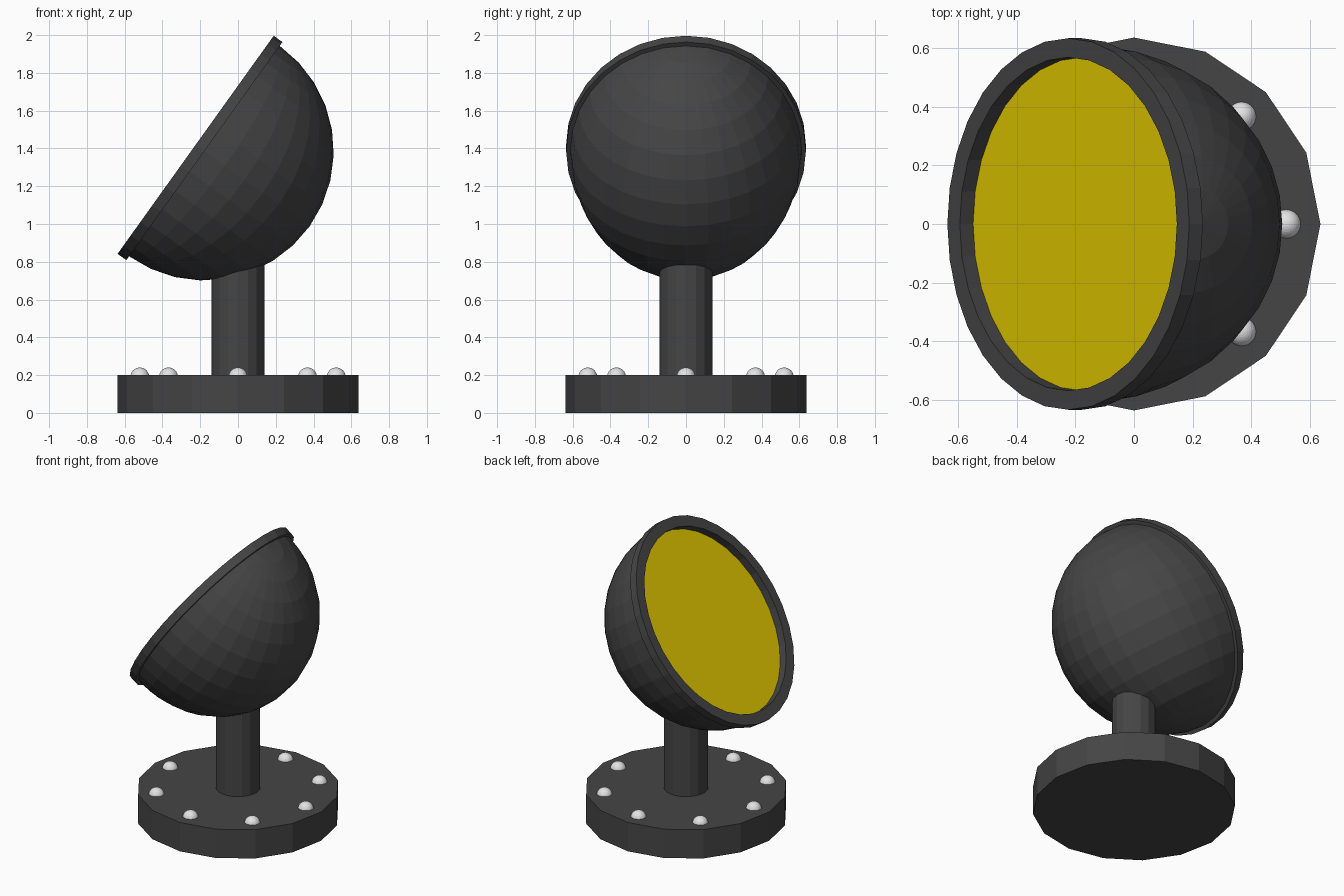
import bpy, bmesh, math
from mathutils import Matrix, Vector

old = bpy.data.objects.get("Cube")
if old:
    bpy.data.objects.remove(old, do_unlink=True)


def material(name, rgb):
    m = bpy.data.materials.new(name)
    m.use_nodes = True
    m.diffuse_color = (*rgb, 1)
    m.node_tree.nodes["Principled BSDF"].inputs["Base Color"].default_value = (*rgb, 1)
    return m


dark = material("dark grey metal", (0.06, 0.06, 0.06))
yellow = material("yellow lens", (0.78, 0.59, 0.0))
silver = material("light grey bolt", (0.77, 0.77, 0.77))


def add_object(name, bm, mat, matrix=None):
    if matrix is not None:
        bm.transform(matrix)
    bmesh.ops.recalc_face_normals(bm, faces=bm.faces)
    mesh = bpy.data.meshes.new(name)
    bm.to_mesh(mesh)
    bm.free()
    mesh.materials.append(mat)
    obj = bpy.data.objects.new(name, mesh)
    bpy.context.scene.collection.objects.link(obj)
    return obj


def cylinder(name, radius, z0, z1, sides, mat, matrix=None):
    bm = bmesh.new()
    bmesh.ops.create_cone(bm, cap_ends=True, segments=sides, radius1=radius, radius2=radius,
                          depth=z1 - z0, matrix=Matrix.Translation((0, 0, (z0 + z1) / 2)))
    return add_object(name, bm, mat, matrix)


# Base plate and stem
cylinder("base_plate", 0.637, 0, 0.2, 16, dark)
cylinder("stem", 0.14, 0.19, 0.9, 16, dark)

# Ring of round bolts
for i in range(8):
    a = i * math.tau / 8
    bm = bmesh.new()
    bmesh.ops.create_uvsphere(bm, u_segments=32, v_segments=16, radius=0.05)
    add_object(f"bolt_{i + 1}", bm, silver,
               Matrix.Translation((0.52 * math.cos(a), 0.52 * math.sin(a), 0.19)))

# Lamp head frame: local x runs up the rim, local z points out of the lens
tilt = math.radians(54.4)
up = Vector((math.cos(tilt), 0, math.sin(tilt)))
out = Vector((-math.sin(tilt), 0, math.cos(tilt)))
side = out.cross(up)
head = Matrix((up, side, out)).transposed().to_4x4()
head.translation = (-0.178, 0, 1.386)
head = head @ Matrix.Diagonal((1, 0.894, 1, 1))

# Half-sphere shell with its poles on the rim
SIDES = 32
bm = bmesh.new()
bmesh.ops.create_uvsphere(bm, u_segments=SIDES, v_segments=SIDES // 2, radius=0.685,
                          matrix=Matrix.Rotation(math.pi / 2, 4, "Y"))
bmesh.ops.bisect_plane(bm, geom=bm.verts[:] + bm.edges[:] + bm.faces[:], dist=0.0001,
                       plane_co=(0, 0, 0), plane_no=(0, 0, 1), clear_outer=True)
add_object("lamp_shell", bm, dark, head)

# Raised rim, a square-section ring
bm = bmesh.new()
section = [(0.637, 0), (0.71, 0), (0.71, 0.057), (0.637, 0.057)]
loops = []
for i in range(SIDES):
    a = i * math.tau / SIDES
    loops.append([bm.verts.new((r * math.cos(a), r * math.sin(a), z)) for r, z in section])
for i in range(SIDES):
    p, q = loops[i], loops[(i + 1) % SIDES]
    for j in range(4):
        k = (j + 1) % 4
        bm.faces.new((p[j], q[j], q[k], p[k]))
add_object("lamp_rim", bm, dark, head)

# Flat lens set inside the rim
cylinder("lens", 0.637, -0.007, 0.001, SIDES, yellow, head)
